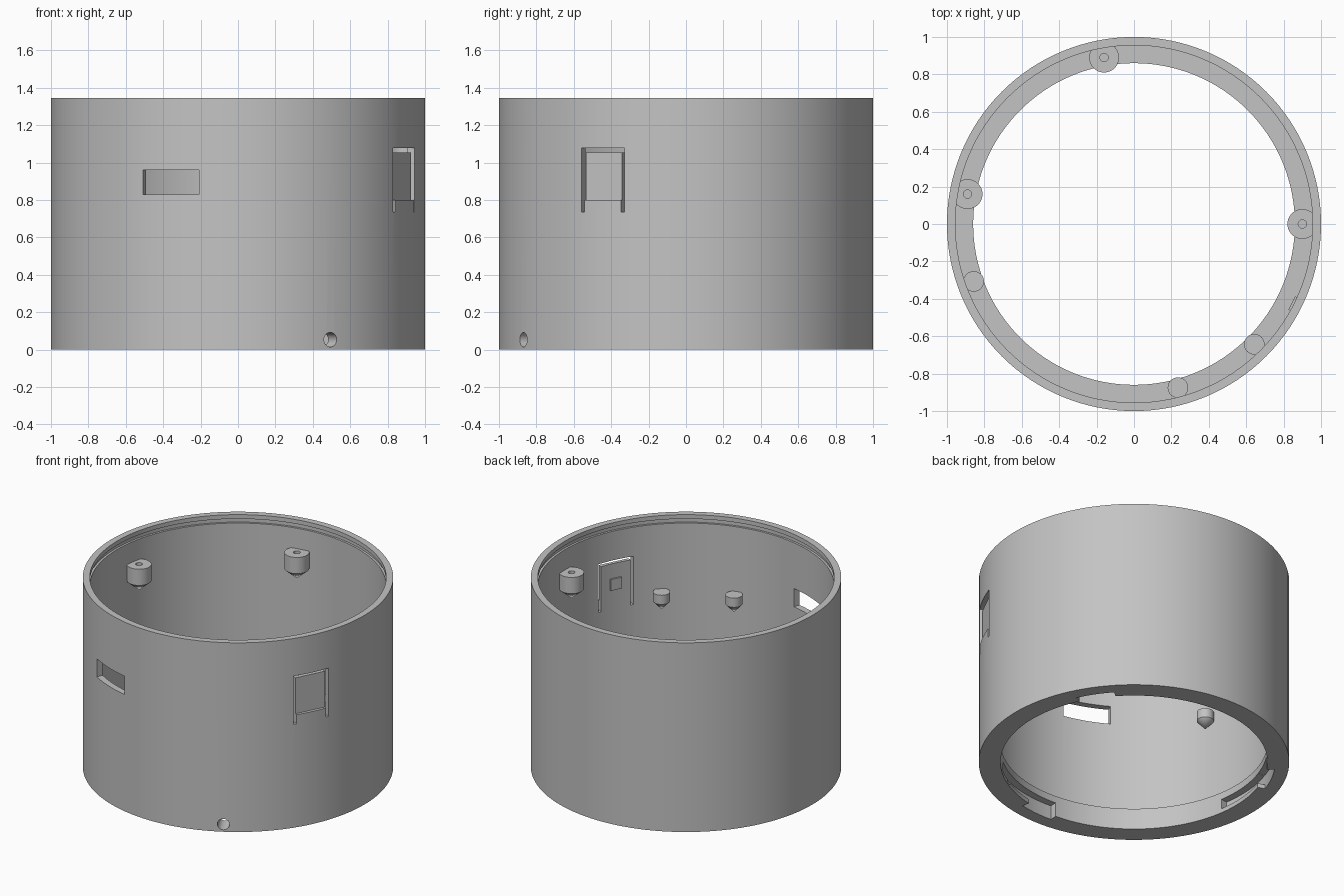
import bpy, bmesh
from math import sin, cos, radians, tau
from mathutils import Matrix, Vector

if "Cube" in bpy.data.objects:
    bpy.data.objects.remove(bpy.data.objects["Cube"])

grey = bpy.data.materials.new("plain_grey")
grey.use_nodes = True
GREY = (0.55, 0.55, 0.55, 1)
grey.diffuse_color = GREY
grey.node_tree.nodes["Principled BSDF"].inputs["Base Color"].default_value = GREY


def finish(name, bm):
    bmesh.ops.remove_doubles(bm, verts=bm.verts, dist=1e-5)
    bmesh.ops.recalc_face_normals(bm, faces=bm.faces)
    mesh = bpy.data.meshes.new(name)
    bm.to_mesh(mesh)
    bm.free()
    mesh.materials.append(grey)
    obj = bpy.data.objects.new(name, mesh)
    bpy.context.collection.objects.link(obj)
    return obj


def revolve(name, profile, steps, start=0.0, sweep=tau, center=(0, 0)):
    """Turn a closed (radius, z) profile about a vertical axis; cap partial turns."""
    bm = bmesh.new()
    full = sweep == tau
    rings = []
    for i in range(steps if full else steps + 1):
        a = start + sweep * i / steps
        rings.append([bm.verts.new((center[0] + r * cos(a), center[1] + r * sin(a), z))
                      for r, z in profile])
    n = len(profile)
    for i in range(steps):
        a, b = rings[i], rings[(i + 1) % len(rings)]
        for j in range(n):
            k = (j + 1) % n
            if profile[j][0] == 0 and profile[k][0] == 0:
                continue
            bm.faces.new((a[j], b[j], b[k], a[k]))
    if not full:
        bm.faces.new(rings[0])
        bm.faces.new(rings[-1])
    return finish(name, bm)


def radial_box(name, angle, r0, r1, t0, t1, z0, z1):
    """Box facing outward at an angle: radial, tangential and height ranges."""
    bm = bmesh.new()
    size = Vector((r1 - r0, t1 - t0, z1 - z0))
    mid = Vector((r1 + r0, t1 + t0, z1 + z0)) / 2
    bmesh.ops.create_cube(bm, size=1, matrix=Matrix.Rotation(radians(angle), 4, 'Z')
                          @ Matrix.Translation(mid) @ Matrix.Diagonal((*size, 1)))
    return finish(name, bm)


def cut(target, cutter):
    mod = target.modifiers.new("cut", 'BOOLEAN')
    mod.operation = 'DIFFERENCE'
    mod.solver = 'EXACT'
    mod.object = cutter
    bpy.context.view_layer.objects.active = target
    bpy.ops.object.modifier_apply(modifier=mod.name)
    bpy.data.objects.remove(cutter)


def smooth(obj):
    bpy.ops.object.select_all(action='DESELECT')
    obj.select_set(True)
    bpy.context.view_layer.objects.active = obj
    bpy.ops.object.shade_smooth_by_angle(angle=radians(30))


# Housing shell: inner base lip, thin wall and a lid groove below the rim
TOP = 1.345
WALL = 0.955
LIP = 0.86
shell = revolve("housing_shell", [
    (1, 0), (1, TOP), (WALL, TOP), (WALL, 1.315), (0.97, 1.315),
    (0.97, 1.285), (WALL, 1.285), (WALL, 0.15), (LIP, 0.15), (LIP, 0)], 128)

# Three bayonet slots in the base lip: an open entry and a locking channel
for i in range(3):
    start = radians(-94 + 120 * i)
    cut(shell, revolve("slot_entry", [(0.8, -0.1), (0.91, -0.1), (0.91, 0.1), (0.8, 0.1)],
                       8, start, radians(16)))
    cut(shell, revolve("slot_channel", [(0.8, 0.03), (0.909, 0.03), (0.909, 0.099), (0.8, 0.099)],
                       20, start + radians(1), radians(42)))

# Display window and round cable hole
cut(shell, radial_box("window_cutter", -111.3, 0.8, 1.2, -0.16, 0.16, 0.83, 0.96))
bm = bmesh.new()
bmesh.ops.create_cone(bm, cap_ends=True, segments=32, radius1=0.039, radius2=0.039, depth=0.5,
                      matrix=Matrix.Rotation(radians(-60.4), 4, 'Z')
                      @ Matrix.Translation((0.95, 0, 0.053))
                      @ Matrix.Rotation(radians(90), 4, 'Y'))
cut(shell, finish("cable_hole_cutter", bm))

# Flexible push button: recessed flat face inside a U-shaped slot
BUTTON = -26.6
HALF = 0.128
cut(shell, radial_box("button_pocket", BUTTON, 0.978, 1.2, -HALF + 0.01, HALF - 0.01, 0.8, 1.07))
for side in (-1, 1):
    a, b = sorted((side * HALF, side * (HALF - 0.02)))
    cut(shell, radial_box("button_side_slot", BUTTON, 0.8, 1.2, a, b, 0.735, 1.065))
cut(shell, radial_box("button_top_slot", BUTTON, 0.8, 1.2, -HALF, HALF, 1.055, 1.078))
smooth(shell)

# Small pusher on the inner face of the button
radial_box("button_pusher", BUTTON, 0.943, 0.97, -0.04, 0.04, 0.87, 0.95)

# Screw bosses with pilot holes and cone-shaped undersides
for i, spot in enumerate([(-0.16, 0.89), (-0.89, 0.16), (0.9, 0)]):
    smooth(revolve(f"screw_boss_{i + 1}", [
        (0, 1.06), (0.022, 1.06), (0.022, 1.14), (0.08, 1.14), (0.08, 1.025), (0, 0.955)],
        32, center=spot))

# Smaller plain support pegs lower on the wall
for i, spot in enumerate([(-0.857, -0.307), (0.643, -0.643), (0.235, -0.875)]):
    smooth(revolve(f"support_peg_{i + 1}", [
        (0, 0.825), (0.055, 0.825), (0.055, 0.76), (0, 0.7)], 32, center=spot))
